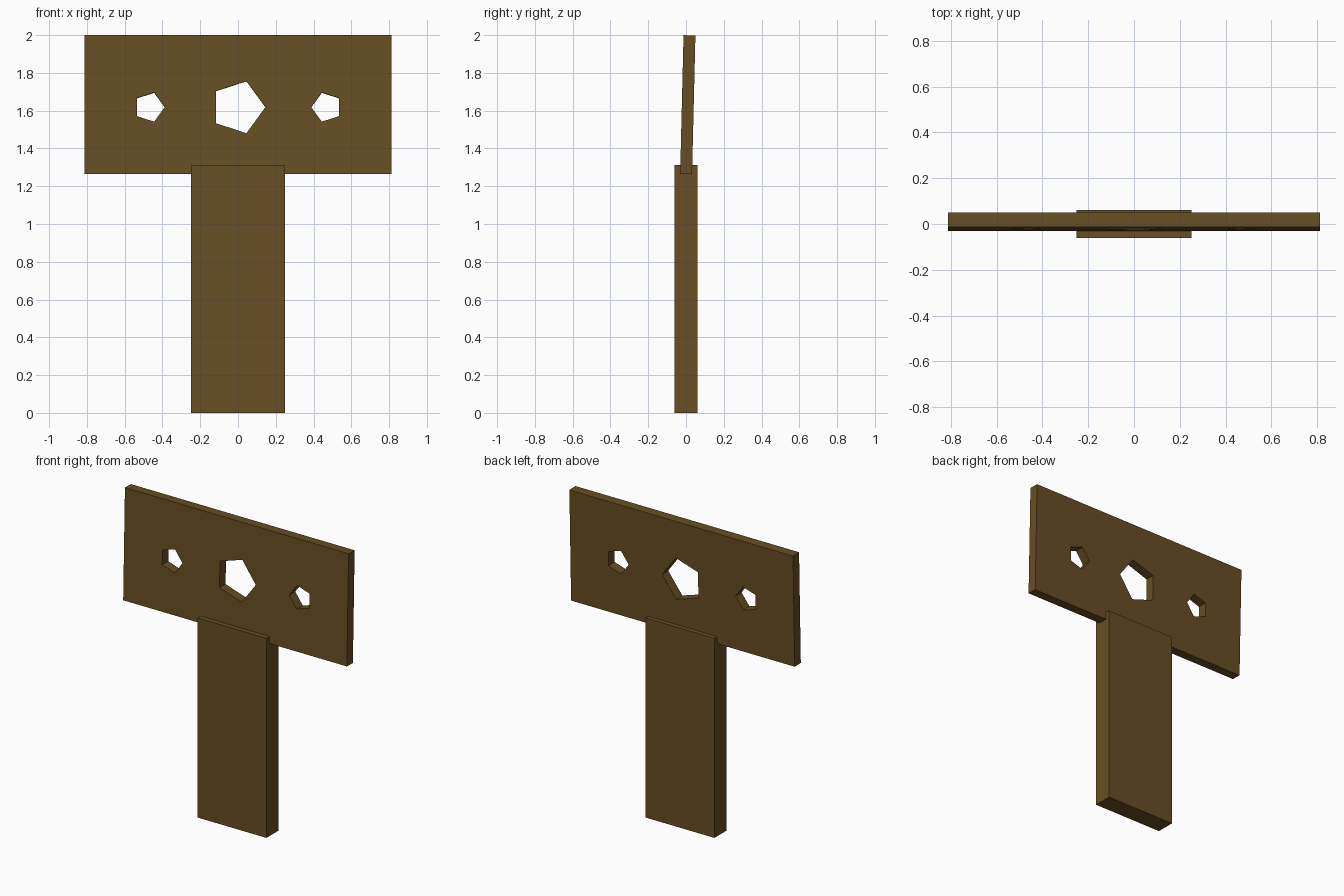
import bpy, math

if "Cube" in bpy.data.objects:
    bpy.data.objects.remove(bpy.data.objects["Cube"])

wood = bpy.data.materials.new("brown wood")
wood.diffuse_color = (0.135, 0.077, 0.017, 1)
wood.use_nodes = True
wood.node_tree.nodes["Principled BSDF"].inputs["Base Color"].default_value = wood.diffuse_color

# Upright post
bpy.ops.mesh.primitive_cube_add(size=1, location=(0, 0, 0.656))
post = bpy.context.object
post.name = "post"
post.scale = (0.5, 0.123, 1.312)
bpy.ops.object.transform_apply(location=False, rotation=False, scale=True)
post.data.materials.append(wood)

# Sign board: flat outline with pentagon holes, extruded
outline = bpy.data.curves.new("sign_board", 'CURVE')
outline.dimensions = '2D'
outline.fill_mode = 'BOTH'
outline.extrude = 0.0315


def add_loop(points):
    spline = outline.splines.new('POLY')
    spline.points.add(len(points) - 1)
    for p, (x, y) in zip(spline.points, points):
        p.co = (x, y, 0, 1)
    spline.use_cyclic_u = True


def pentagon(cx, cy, r, side):
    return [(cx + side * r * math.cos(i * math.tau / 5),
             cy + r * math.sin(i * math.tau / 5)) for i in range(5)]


W, H = 0.813, 0.367
add_loop([(-W, -H), (W, -H), (W, H), (-W, H)])
add_loop(pentagon(0, -0.014, 0.145, 1))
for s in (-1, 1):  # small holes point towards the middle
    add_loop(pentagon(s * 0.469, -0.014, 0.081, -s))

board = bpy.data.objects.new("sign_board", outline)
bpy.context.collection.objects.link(board)
board.location = (0, 0.0095, 1.632)
board.rotation_euler.x = math.radians(90 - 1.4)  # leans slightly back

bpy.ops.object.select_all(action='DESELECT')
board.select_set(True)
bpy.context.view_layer.objects.active = board
bpy.ops.object.convert(target='MESH')
board = bpy.context.object
board.data.materials.clear()
board.data.materials.append(wood)
for poly in board.data.polygons:
    poly.use_smooth = False
